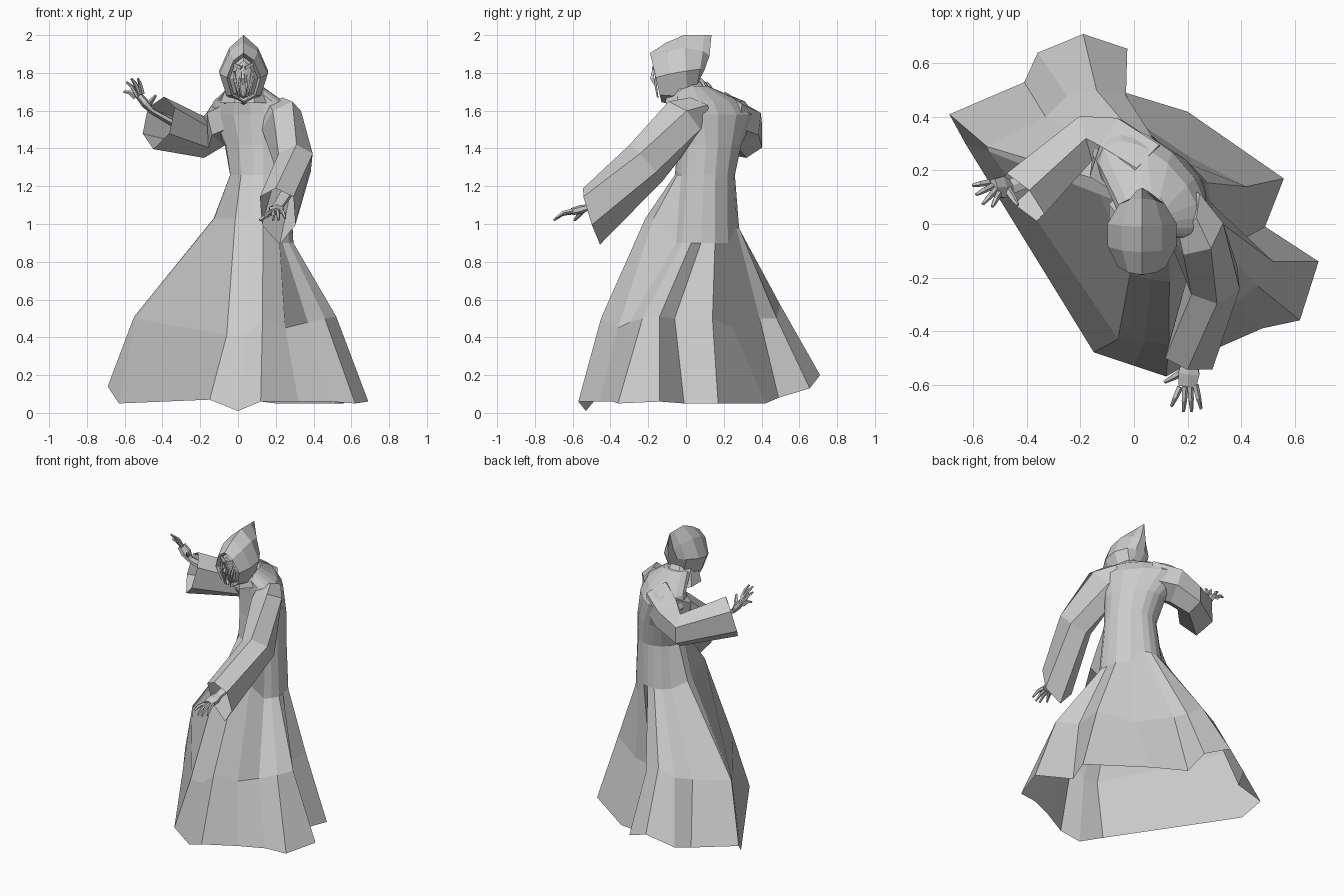
import bpy, bmesh, math
from mathutils import Vector as V

if bpy.data.objects.get("Cube"):
    bpy.data.objects.remove(bpy.data.objects["Cube"])

cloth = bpy.data.materials.new("plain grey")
cloth.use_nodes = True
cloth.diffuse_color = (0.6, 0.6, 0.6, 1)
cloth.node_tree.nodes["Principled BSDF"].inputs["Base Color"].default_value = (0.6, 0.6, 0.6, 1)


def loft(name, rings, cap_start=False, cap_end=False):
    """Skin a list of equal-length rings with flat faces."""
    bm = bmesh.new()
    loops = [[bm.verts.new(p) for p in ring] for ring in rings]
    n = len(rings[0])
    for a, b in zip(loops, loops[1:]):
        for i in range(n):
            j = (i + 1) % n
            bm.faces.new((a[i], a[j], b[j], b[i]))
    if cap_start:
        bm.faces.new(loops[0][::-1])
    if cap_end:
        bm.faces.new(loops[-1])
    bmesh.ops.recalc_face_normals(bm, faces=bm.faces)
    mesh = bpy.data.meshes.new(name)
    bm.to_mesh(mesh)
    bm.free()
    mesh.materials.append(cloth)
    obj = bpy.data.objects.new(name, mesh)
    bpy.context.scene.collection.objects.link(obj)
    return obj


def section(centre, axis, width, height, sides=6, droop=0.0):
    """Ring across an axis; droop pulls the lower points straight down."""
    axis = V(axis).normalized()
    side = axis.cross(V((0, 0, 1))).normalized()
    up = side.cross(axis)
    ring = []
    for i in range(sides):
        a = 2 * math.pi * (i + 0.5) / sides
        p = V(centre) + side * width * math.cos(a) + up * height * math.sin(a)
        p.z += droop * min(0, math.sin(a))
        ring.append(p)
    return ring


def tube(name, points, radii, sides=5, flat=1.0):
    pts = [V(p) for p in points]
    rings = []
    for i, p in enumerate(pts):
        axis = pts[min(i + 1, len(pts) - 1)] - pts[max(i - 1, 0)]
        rings.append(section(p, axis, radii[i], radii[i] * flat, sides))
    return loft(name, rings, True, True)


# Robe pleats: hem point, knee point, angle at the waist
PLEATS = [
    ((-.15, -.48, .07), (-.06, -.43, .41), -130), ((0, -.53, .01), (.04, -.44, .41), -105),
    ((.12, -.57, .06), (.13, -.45, .5), -85), ((.32, -.46, .06), (.25, -.36, .45), -65),
    ((.48, -.39, .06), (.37, -.3, .48), -50), ((.62, -.36, .05), (.46, -.23, .5), -35),
    ((.69, -.14, .06), (.52, -.14, .51), -18), ((.49, -.01, .05), (.4, -.06, .5), 0),
    ((.56, .17, .05), (.42, .14, .5), 22), ((.2, .42, .05), (.21, .25, .45), 50),
    ((-.03, .49, .08), (0, .39, .5), 75), ((-.025, .655, .13), (-.03, .48, .5), 90),
    ((-.19, .71, .2), (-.14, .5, .57), 105), ((-.36, .64, .13), (-.25, .48, .52), 122),
    ((-.41, .53, .1), (-.33, .4, .5), 140), ((-.69, .41, .14), (-.55, .29, .51), 168),
    ((-.63, .3, .05), (-.54, .27, .5), 190)]


def body_ring(cx, cy, z, along, depth):
    """Oval ring whose long axis follows the shoulder line."""
    u, w = V((-0.72, 0.69, 0)), V((0.69, 0.72, 0))
    ring = []
    for pleat in PLEATS:
        a = math.radians(pleat[2])
        d = V((math.cos(a), math.sin(a), 0))
        ring.append(V((cx, cy, z)) + u * along * d.dot(u) + w * depth * d.dot(w))
    return ring


waist = body_ring(0.115, 0.1, 1.26, 0.165, 0.155)
hip = []
for w, (_, knee, _) in zip(waist, PLEATS):
    front, flank, back = knee[1] < -0.35, knee[0] < -0.5, knee[1] > 0.3
    p = w.lerp(V(knee), 0.4 if front else 0.17 if flank else 0.1)
    p.z = 1.03 if front or flank else 0.98 if back else 0.9
    hip.append(p)
loft("robe", [[p[0] for p in PLEATS], [p[1] for p in PLEATS], hip, waist,
              body_ring(0.1, 0.125, 1.42, 0.19, 0.15),
              body_ring(0.06, 0.155, 1.58, 0.27, 0.14),
              body_ring(0.055, 0.13, 1.65, 0.23, 0.12),
              body_ring(0.04, 0.03, 1.73, 0.085, 0.09)], cap_end=True)

# Lowered arm sleeve
loft("left_sleeve", [
    section((0.18, 0.05, 1.59), (0.6, -0.3, -0.5), 0.1, 0.1),
    section((0.23, -0.02, 1.55), (0.4, -0.5, -0.6), 0.11, 0.135),
    section((0.3, -0.21, 1.325), (0.08, -0.7, -0.65), 0.105, 0.13),
    section((0.21, -0.5, 1.1), (-0.2, -0.85, -0.45), 0.105, 0.1, droop=0.12)], True)

# Raised arm sleeve
loft("right_sleeve", [
    section((0.02, 0.2, 1.57), (-0.75, 0.65, -0.1), 0.14, 0.13),
    section((-0.1, 0.28, 1.53), (-0.85, 0.4, -0.25), 0.14, 0.12),
    section((-0.18, 0.32, 1.46), (-0.9, -0.25, 0), 0.1, 0.11),
    section((-0.42, 0.1, 1.56), (-0.65, -0.6, 0.3), 0.12, 0.12, droop=0.05)], True)


def hand(side, elbow, wrist, palm, tips, thumb, spread):
    """Wrist and palm with four bent fingers and a thumb."""
    wrist, palm, spread = V(wrist), V(palm), V(spread)
    tube(side + "_wrist", [elbow, wrist, wrist.lerp(palm, 0.5), palm],
         [0.04, 0.032, 0.046, 0.038], 6, 0.5)
    for i, tip in enumerate(tips):
        root = palm + spread * (i - 1.5)
        bend = root.lerp(V(tip), 0.55) + V((0, 0, 0.012))
        tube(f"{side}_finger_{i + 1}", [root, bend, tip], [0.013, 0.011, 0.006])
    base = wrist.lerp(palm, 0.3)
    tube(side + "_thumb", [base, base.lerp(V(thumb), 0.6), thumb], [0.017, 0.013, 0.007])


hand("left", (0.27, -0.36, 1.18), (0.21, -0.51, 1.09), (0.2, -0.605, 1.065),
     [(0.14, -0.68, 1.03), (0.185, -0.7, 1.02), (0.215, -0.7, 1.02), (0.25, -0.69, 1.03)],
     (0.115, -0.59, 1.02), (0.019, 0.003, 0.003))
hand("right", (-0.32, 0.2, 1.52), (-0.46, 0.14, 1.6), (-0.525, 0.135, 1.68),
     [(-0.605, 0.145, 1.7), (-0.59, 0.11, 1.75), (-0.565, 0.075, 1.77), (-0.53, 0.065, 1.77)],
     (-0.435, 0.07, 1.68), (0.013, -0.014, 0.007))


# Hood, swept from the face opening back to the raised point
def hood_ring(y, z, rx, rz, lean=0.0, peak=0.0, sides=8):
    ring = []
    for i in range(sides):
        a = 2 * math.pi * i / sides + math.pi / 2
        s = math.sin(a)
        x = 0.03 + rx * math.cos(a) * (1 - 0.25 * max(0, s))
        ring.append(V((x, y - lean * s, z + rz * s + peak * max(0, s) ** 4)))
    return ring


loft("hood", [
    hood_ring(-0.125, 1.77, 0.075, 0.115, 0.03),
    hood_ring(-0.16, 1.775, 0.09, 0.13, 0.03),
    hood_ring(-0.085, 1.795, 0.128, 0.165, 0.02),
    hood_ring(0.0, 1.81, 0.13, 0.165, 0.01, 0.025),
    hood_ring(0.075, 1.82, 0.085, 0.11, -0.02, 0.07),
    hood_ring(0.1, 1.82, 0.035, 0.06, -0.035, 0.12)], cap_end=True)
loft("collar", [section((0.035, 0.02, 1.64), (0, 0.01, 1), 0.14, 0.14, 8),
                section((0.03, -0.01, 1.76), (0, 0.01, 1), 0.085, 0.085, 8)], True, True)

# Gaunt face inside the hood, with brows, nose and hanging ridges
loft("face", [hood_ring(-0.11, 1.77, 0.08, 0.12, 0.03),
              hood_ring(-0.145, 1.77, 0.055, 0.095, 0.02),
              hood_ring(-0.155, 1.77, 0.025, 0.05, 0.015)], cap_end=True)
tube("nose", [(0.027, -0.168, 1.84), (0.027, -0.18, 1.77), (0.027, -0.165, 1.74)],
     [0.008, 0.014, 0.008], 4)
for s, side in ((-1, "right"), (1, "left")):
    tube(side + "_brow", [(0.027 + s * 0.01, -0.172, 1.825), (0.027 + s * 0.055, -0.15, 1.85)],
         [0.012, 0.007], 4)
    for k in (1, 2):
        tube(f"{side}_cheek_ridge_{k}",
             [(0.027 + s * 0.024 * k, -0.15, 1.81), (0.027 + s * 0.02 * k, -0.163, 1.75),
              (0.027 + s * 0.01 * k, -0.15, 1.67)], [0.007, 0.009, 0.004], 4)
